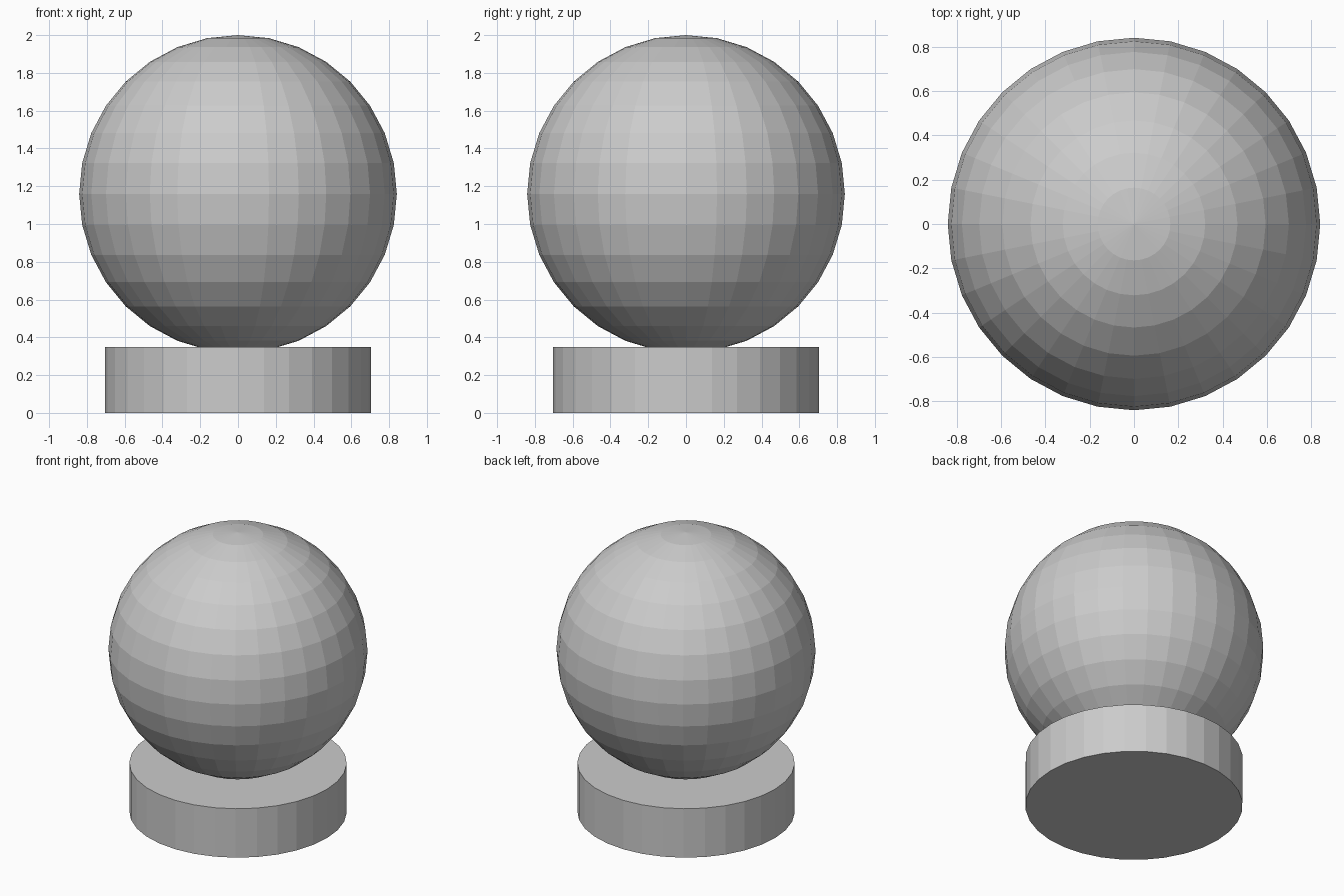
import bpy

if "Cube" in bpy.data.objects:
    bpy.data.objects.remove(bpy.data.objects["Cube"])

BASE_R, BASE_H = 0.705, 0.35
GLOBE_R = 0.841

# Round pedestal
bpy.ops.mesh.primitive_cylinder_add(vertices=32, radius=BASE_R, depth=BASE_H,
                                    location=(0, 0, BASE_H / 2))
bpy.context.object.name = "base"

# Faceted globe, sunk slightly into the pedestal
bpy.ops.mesh.primitive_uv_sphere_add(segments=32, ring_count=16, radius=GLOBE_R,
                                     location=(0, 0, 2 - GLOBE_R))
bpy.context.object.name = "globe"
